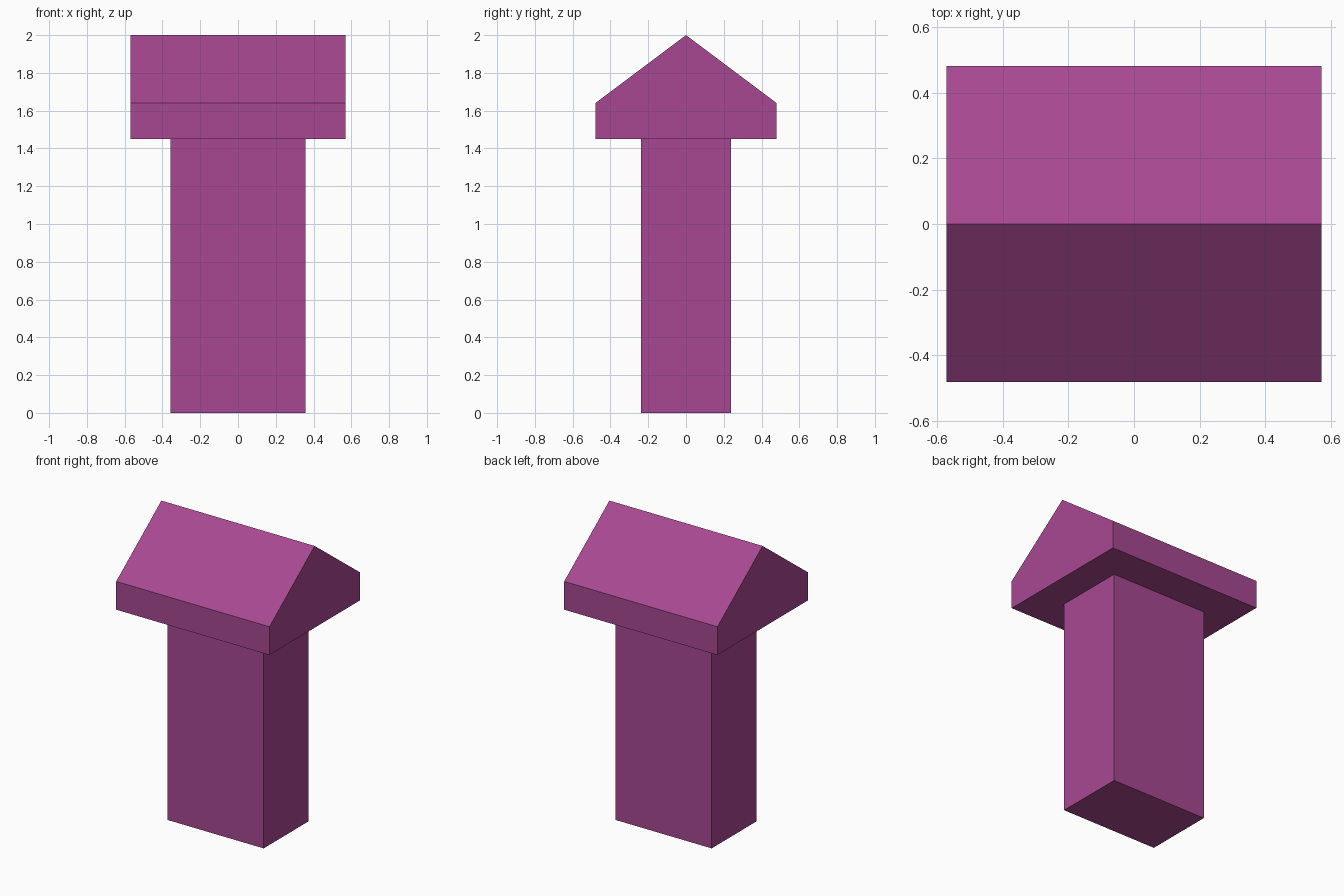
import bpy
import bmesh

cube = bpy.data.objects.get("Cube")
if cube:
    bpy.data.objects.remove(cube, do_unlink=True)

# Single flat colour
plum = bpy.data.materials.new("plum purple")
plum.use_nodes = True
colour = (0.39, 0.064, 0.285, 1)
plum.diffuse_color = colour
plum.node_tree.nodes["Principled BSDF"].inputs["Base Color"].default_value = colour


def extrude_profile(name, profile, half_width):
    """Sweep a closed (y, z) profile along x, centred on x = 0."""
    bm = bmesh.new()
    face = bm.faces.new([bm.verts.new((-half_width, y, z)) for y, z in profile])
    swept = bmesh.ops.extrude_face_region(bm, geom=[face], use_keep_orig=True)
    moved = [v for v in swept["geom"] if isinstance(v, bmesh.types.BMVert)]
    bmesh.ops.translate(bm, verts=moved, vec=(2 * half_width, 0, 0))
    bmesh.ops.recalc_face_normals(bm, faces=bm.faces)
    mesh = bpy.data.meshes.new(name)
    bm.to_mesh(mesh)
    bm.free()
    mesh.materials.append(plum)
    obj = bpy.data.objects.new(name, mesh)
    bpy.context.collection.objects.link(obj)
    return obj


# Rectangular shaft
extrude_profile("column", [(-0.237, 0), (0.237, 0), (0.237, 1.45), (-0.237, 1.45)], 0.357)

# Gabled cap with short upright eaves
extrude_profile("gabled_roof", [(-0.48, 1.45), (0.48, 1.45), (0.48, 1.64), (0, 2), (-0.48, 1.64)], 0.57)
